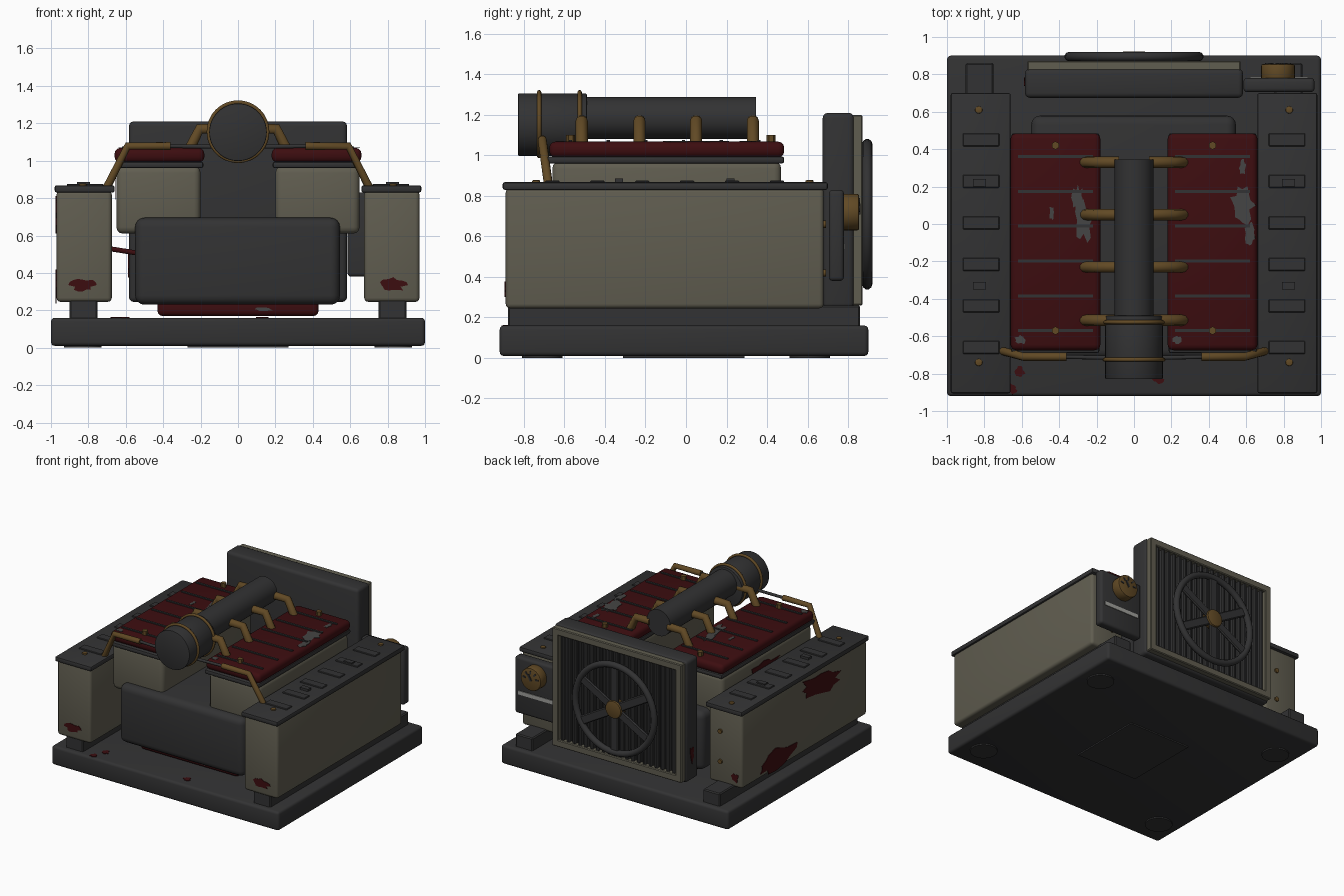
import bpy, bmesh, math, random
from mathutils import Vector, Matrix

random.seed(4)
if "Cube" in bpy.data.objects:
    bpy.data.objects.remove(bpy.data.objects["Cube"])


def material(name, rgb):
    m = bpy.data.materials.new(name)
    m.use_nodes = True
    m.diffuse_color = (*rgb, 1)
    b = m.node_tree.nodes["Principled BSDF"]
    b.inputs["Base Color"].default_value = (*rgb, 1)
    b.inputs["Roughness"].default_value = 0.7
    return m


DARK = material("dark_grey_metal", (0.032, 0.032, 0.033))
BEIGE = material("drab_beige_paint", (0.118, 0.11, 0.08))
RED = material("deep_red_paint", (0.046, 0.004, 0.005))
BRONZE = material("bronze", (0.12, 0.067, 0.018))
CHIP = material("worn_grey", (0.06, 0.06, 0.058))
LIGHT = material("pale_label", (0.35, 0.35, 0.33))


def finish(name, bm, mat):
    bmesh.ops.recalc_face_normals(bm, faces=bm.faces)
    me = bpy.data.meshes.new(name)
    bm.to_mesh(me)
    bm.free()
    for p in me.polygons:
        p.use_smooth = True
    me.set_sharp_from_angle(angle=math.radians(35))
    me.materials.append(mat)
    ob = bpy.data.objects.new(name, me)
    bpy.context.collection.objects.link(ob)
    return ob


def box(name, x, y, z, mat, bevel=0.0, seg=3, spin=None):
    """Box from (low, high) pairs; spin turns it about y around a given centre."""
    bm = bmesh.new()
    bmesh.ops.create_cube(bm, size=1)
    for v in bm.verts:
        for i, (lo, hi) in enumerate((x, y, z)):
            v.co[i] = (lo + hi) / 2 + v.co[i] * (hi - lo)
    if bevel:
        bmesh.ops.bevel(bm, geom=bm.edges[:], offset=bevel, segments=seg,
                        profile=0.5, affect='EDGES')
    if spin:
        bmesh.ops.rotate(bm, verts=bm.verts, cent=spin[0],
                         matrix=Matrix.Rotation(spin[1], 3, 'Y'))
    return finish(name, bm, mat)


def side_box(name, s, x, *rest, **kw):
    """Box given on the +x side, mirrored when s is -1."""
    return box(name, tuple(sorted(s * v for v in x)), *rest, **kw)


def rod(name, a, b, r, mat, sides=32, bevel=0.0):
    a, b = Vector(a), Vector(b)
    bm = bmesh.new()
    turn = (b - a).to_track_quat('Z', 'Y').to_matrix().to_4x4()
    bmesh.ops.create_cone(bm, cap_ends=True, segments=sides, radius1=r, radius2=r,
                          depth=(b - a).length)
    if bevel:
        rim = [e for e in bm.edges if abs(e.verts[0].co.z - e.verts[1].co.z) < 1e-5]
        bmesh.ops.bevel(bm, geom=rim, offset=bevel, segments=2, profile=0.5, affect='EDGES')
    bm.transform(Matrix.Translation((a + b) / 2) @ turn)
    return finish(name, bm, mat)


def curve(name, pts, r, mat, closed=False):
    cu = bpy.data.curves.new(name, 'CURVE')
    cu.dimensions = '3D'
    cu.bevel_depth, cu.bevel_resolution, cu.use_fill_caps = r, 3, True
    sp = cu.splines.new('POLY')
    sp.points.add(len(pts) - 1)
    for p, co in zip(sp.points, pts):
        p.co = (*co, 1)
    sp.use_cyclic_u = closed
    sp.use_smooth = True
    cu.materials.append(mat)
    ob = bpy.data.objects.new(name, cu)
    bpy.context.collection.objects.link(ob)


def ring(name, c, r, thick, mat):
    angles = [i * math.tau / 48 for i in range(48)]
    curve(name, [(c[0] + r * math.cos(a), c[1], c[2] + r * math.sin(a)) for a in angles],
          thick, mat, True)


def patch(name, c, u, v, mat):
    """Ragged thin flake spanning the half-axes u and v."""
    c, u, v = Vector(c), Vector(u), Vector(v)
    bm = bmesh.new()
    vs = []
    for i in range(16):
        a, r = i * math.tau / 16, random.uniform(0.55, 1.1)
        vs.append(bm.verts.new(c + u * r * math.cos(a) + v * r * math.sin(a)))
    f = bm.faces.new(vs)
    out = bmesh.ops.extrude_face_region(bm, geom=[f])["geom"]
    step = u.cross(v).normalized() * 0.004
    for g in out:
        if isinstance(g, bmesh.types.BMVert):
            g.co += step
    bmesh.ops.triangulate(bm, faces=bm.faces)
    finish(name, bm, mat)


# Base and underside pads
box("base_slab", (-1, 1), (-0.92, 0.9), (0.01, 0.16), DARK, 0.02)
box("base_centre_pad", (-0.27, 0.27), (-0.31, 0.29), (0, 0.02), DARK)
for s in (-1, 1):
    for y in (-0.71, 0.61):
        rod("base_foot", (s * 0.83, y, 0), (s * 0.83, y, 0.02), 0.1, DARK)

# Crankcase and oil pan
box("crankcase", (-0.55, 0.545), (-0.72, 0.58), (0.23, 0.695), DARK, 0.05, 4)
box("oil_pan", (-0.43, 0.43), (-0.62, 0.48), (0.17, 0.26), RED, 0.025)
patch("pan_chip", (0.14, -0.621, 0.205), (0.05, 0, 0), (0, 0, 0.015), CHIP)

for s in (-1, 1):
    # Side tanks with lids
    side_box("tank_support", s, (0.75, 0.9), (-0.88, 0.86), (0.15, 0.26), DARK, 0.008, 1)
    side_box("side_tank", s, (0.675, 0.97), (-0.89, 0.68), (0.245, 0.84), BEIGE, 0.022)
    side_box("tank_lid", s, (0.66, 0.98), (-0.905, 0.7), (0.83, 0.868), DARK, 0.01, 2)
    for i in range(6):
        y = 0.45 - 0.222 * i
        side_box("lid_rib", s, (0.72, 0.915), (y - 0.035, y + 0.035), (0.86, 0.876),
                 DARK, 0.004, 1)
    for y in (-0.74, 0.61):
        rod("lid_screw", (s * 0.83, y, 0.86), (s * 0.83, y, 0.878), 0.02, BRONZE, 12, 0.005)
    for y in (-0.33, 0.22):
        side_box("lid_latch", s, (0.79, 0.86), (y - 0.02, y + 0.02), (0.865, 0.886), DARK)
    for z in (0.42, 0.66):
        rod("tank_rivet", (s * 0.78, 0.675, z), (s * 0.78, 0.692, z), 0.018, BRONZE, 12)
    patch("tank_front_rust", (s * 0.83, -0.891, 0.335), (0.075, 0, 0), (0, 0, 0.04), RED)

    # Cylinder heads with ribbed covers
    side_box("cylinder_head", s, (0.2, 0.65), (-0.66, 0.47), (0.61, 0.97), BEIGE, 0.035)
    side_box("head_gasket", s, (0.185, 0.655), (-0.69, 0.485), (0.96, 0.995), DARK, 0.012, 2)
    side_box("head_cover", s, (0.18, 0.66), (-0.675, 0.485), (0.99, 1.068), RED, 0.03)
    for i in range(6):
        y = 0.36 - 0.186 * i
        side_box("cover_rib", s, (0.22, 0.62), (y - 0.008, y + 0.008), (1.06, 1.076), DARK)
    for y in (-0.57, 0.42):
        rod("cover_bolt", (s * 0.42, y, 1.06), (s * 0.42, y, 1.1), 0.022, BRONZE, 6)

    # Branch pipes and front feed pipes
    for y in (0.33, 0.05, -0.23, -0.515):
        curve("branch_pipe", [(s * 0.08, y, 1.17), (s * 0.205, y, 1.17), (s * 0.265, y, 1.05)],
              0.03, BRONZE)
    curve("feed_pipe", [(s * 0.36, -0.71, 1.078), (s * 0.59, -0.71, 1.078),
                        (s * 0.7, -0.68, 0.86)], 0.022, BRONZE)
    curve("feed_line", [(s * 0.14, -0.715, 1.075), (s * 0.38, -0.71, 1.078)], 0.011, DARK)

# Intake drum
rod("intake_tube", (0, -0.55, 1.185), (0, 0.345, 1.185), 0.104, DARK, 48)
rod("intake_drum", (0, -0.83, 1.152), (0, -0.49, 1.152), 0.154, DARK, 48, 0.006)
for y in (-0.725, -0.525):
    ring("drum_band", (0, y, 1.155), 0.157, 0.011, BRONZE)

# Radiator: body, frame and fins
box("radiator_body", (-0.583, 0.583), (0.675, 0.83), (0.245, 1.21), DARK, 0.025)
for z in (0.26, 1.145):
    box("radiator_frame_bar", (-0.57, 0.57), (0.82, 0.872), (z, z + 0.055), BEIGE, 0.006, 1)
for x in (-0.57, 0.515):
    box("radiator_frame_post", (x, x + 0.055), (0.82, 0.872), (0.26, 1.2), BEIGE, 0.006, 1)
for i in range(20):
    x = -0.49 + i * 0.98 / 19
    box("radiator_fin", (x - 0.014, x + 0.014), (0.82, 0.86), (0.31, 1.15), DARK, 0.008, 1)

# Cooling fan
FAN = Vector((0, 0.895, 0.71))
ring("fan_ring", FAN, 0.347, 0.025, DARK)
for i in range(6):
    box("fan_blade", (-0.035, 0.035), (0.882, 0.905), (0.74, 1.045), DARK, 0.008, 1,
        spin=(FAN, i * math.tau / 6))
rod("fan_hub", (0, 0.85, 0.71), (0, 0.921, 0.71), 0.07, BRONZE, 24, 0.012)

# Gauge box
box("gauge_box", (0.585, 0.965), (0.705, 0.78), (0.38, 0.83), DARK, 0.02)
rod("gauge_housing", (0.77, 0.77, 0.72), (0.77, 0.855, 0.72), 0.09, BRONZE, 32, 0.01)
for i in range(5):
    box("gauge_tick", (0.764, 0.776), (0.85, 0.86), (0.765, 0.79), DARK,
        spin=(Vector((0.77, 0.855, 0.72)), (i - 2) * 0.7))
box("gauge_needle", (0.762, 0.778), (0.85, 0.862), (0.71, 0.765), DARK,
    spin=(Vector((0.77, 0.855, 0.72)), 0.5))
box("gauge_label", (0.62, 0.93), (0.775, 0.785), (0.535, 0.565), LIGHT)

# Cable between tank and crankcase
curve("side_cable", [(-0.69, -0.1, 0.53), (-0.5, -0.1, 0.5)], 0.014, RED)

# Worn paint and rust flakes
patch("rust_tank_upper", (-0.971, -0.31, 0.71), (0, -0.3, -0.03), (0, 0, 0.1), RED)
patch("rust_tank_lower", (-0.971, 0.26, 0.33), (0, -0.26, 0.03), (0, 0, 0.09), RED)
patch("rust_tank_back", (-0.91, 0.681, 0.32), (-0.04, 0, 0), (0, 0, 0.035), RED)
patch("rust_radiator", (-0.584, 0.76, 0.45), (0, -0.03, 0), (0, 0, 0.08), RED)
patch("rust_head", (-0.651, -0.05, 0.85), (0, -0.2, 0), (0, 0, 0.06), RED)
for x, y in ((-0.65, -0.88), (-0.61, -0.79), (0.13, -0.83)):
    patch("rust_base", (x, y, 0.16), (0.03, 0, 0), (0, 0.03, 0), RED)
for x, y, w, h in ((-0.3, 0.14, 0.035, 0.07), (-0.27, 0.02, 0.055, 0.13), (-0.44, 0.06, 0.015, 0.04),
                   (0.58, 0.1, 0.07, 0.11), (0.62, -0.05, 0.03, 0.07), (0.58, 0.3, 0.02, 0.05),
                   (-0.61, -0.62, 0.03, 0.03), (0.23, -0.62, 0.025, 0.025)):
    patch("cover_chip", (x, y, 1.067), (w, 0, 0), (0, h, 0), CHIP)
